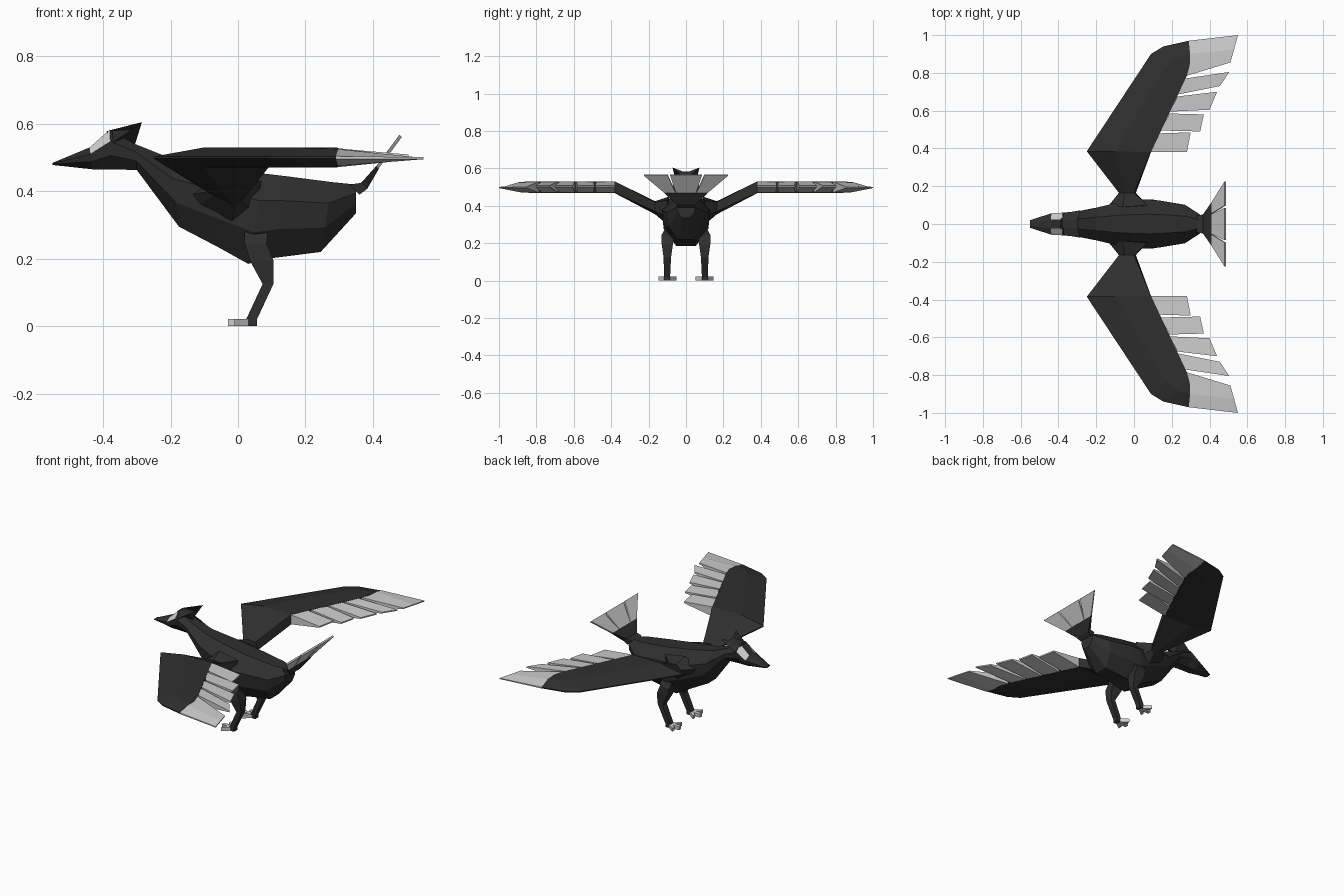
import bpy, bmesh

def material(name, r, g, b):
    m = bpy.data.materials.new(name)
    m.diffuse_color = (r, g, b, 1)
    return m

BLACK = material("black plumage", 0.028, 0.028, 0.028)
WHITE = material("pale feathers", 0.62, 0.62, 0.62)

def loft(name, rings, mat=BLACK, mirror=False, accent=None):
    """Skin a list of equal-length rings; accent(ring, side) picks pale faces."""
    bm = bmesh.new()
    rows = [[bm.verts.new(p) for p in ring] for ring in rings]
    n = len(rows[0])
    for i in range(len(rows) - 1):
        for j in range(n):
            k = (j + 1) % n
            f = bm.faces.new((rows[i][j], rows[i][k], rows[i + 1][k], rows[i + 1][j]))
            if accent and accent(i, j):
                f.material_index = 1
    bm.faces.new(rows[0])
    bm.faces.new(rows[-1])
    bmesh.ops.recalc_face_normals(bm, faces=bm.faces[:])
    me = bpy.data.meshes.new(name)
    bm.to_mesh(me)
    bm.free()
    me.materials.append(mat)
    if accent:
        me.materials.append(WHITE)
    ob = bpy.data.objects.new(name, me)
    bpy.context.collection.objects.link(ob)
    if mirror:
        mod = ob.modifiers.new("mirror", 'MIRROR')
        mod.use_axis = (False, True, False)
        mod.use_mirror_merge = False
    return ob

def section(xt, zt, xb, zb, w):
    """Eight-sided body section between a top and a bottom point."""
    half = [(0, 0.4), (0.3, 1), (0.65, 0.92), (1, 0.4)]
    pts = [(xt + (xb - xt) * t, w * s, zt + (zb - zt) * t) for t, s in half]
    return pts + [(x, -y, z) for x, y, z in reversed(pts)]

def slab(points, zc=0.5):
    """Closed ring from (x, y, half thickness) points."""
    return ([(x, y, zc + h) for x, y, h in points]
            + [(x, y, zc - h) for x, y, h in reversed(points)])

def box_ring(x0, x1, y0, y1, z):
    return [(x0, y0, z), (x1, y0, z), (x1, y1, z), (x0, y1, z)]

# Head with pale brow patches
loft("head", [section(-0.55, 0.484, -0.55, 0.478, 0.02),
              section(-0.44, 0.53, -0.43, 0.465, 0.057),
              section(-0.38, 0.583, -0.375, 0.465, 0.06),
              section(-0.305, 0.54, -0.30, 0.463, 0.066)],
     accent=lambda i, j: i == 1 and j in (0, 6))

# Two-pointed crest sweeping back
loft("crest", [[(-0.39, 0.025, 0.578), (-0.37, 0.058, 0.545), (-0.37, 0, 0.53),
                (-0.37, -0.058, 0.545), (-0.39, -0.025, 0.578)],
               [(-0.30, 0.02, 0.585), (-0.285, 0.072, 0.605), (-0.305, 0, 0.54),
                (-0.285, -0.072, 0.605), (-0.30, -0.02, 0.585)]])

# Neck and body
loft("body", [section(-0.305, 0.54, -0.30, 0.463, 0.066),
              section(-0.20, 0.498, -0.175, 0.295, 0.088),
              section(-0.06, 0.475, -0.06, 0.235, 0.12),
              section(0.08, 0.452, 0.03, 0.185, 0.13),
              section(0.14, 0.445, 0.11, 0.203, 0.125),
              section(0.28, 0.427, 0.245, 0.22, 0.102),
              section(0.35, 0.42, 0.35, 0.335, 0.05)])

# Inner wing: shoulder to elbow
elbow = slab([(-0.25, 0.385, 0.003), (-0.10, 0.385, 0.03), (0.09, 0.38, 0.03)])
loft("wing_arm", [
    [(-0.14, 0.09, 0.39), (-0.06, 0.09, 0.45), (0.07, 0.10, 0.43),
     (0.05, 0.09, 0.34), (-0.02, 0.10, 0.30), (-0.12, 0.09, 0.36)],
    [(-0.08, 0.165, 0.40), (-0.05, 0.165, 0.425), (0.0, 0.165, 0.42),
     (0.01, 0.165, 0.37), (-0.01, 0.165, 0.355), (-0.07, 0.165, 0.385)],
    elbow], mirror=True)

# Outer wing
loft("outer_wing", [
    elbow,
    slab([(0.09, 0.90, 0.003), (0.17, 0.83, 0.03), (0.28, 0.785, 0.03)]),
    slab([(0.155, 0.94, 0.003), (0.22, 0.88, 0.028), (0.29, 0.82, 0.03)]),
    slab([(0.29, 0.97, 0.003), (0.297, 0.90, 0.025), (0.295, 0.84, 0.03)])],
    mirror=True)

# Pale flight feathers: two base corners, then two tip corners
flight = [((0.27, 0.77), (0.23, 0.685), (0.505, 0.805), (0.455, 0.73)),
          ((0.23, 0.675), (0.19, 0.595), (0.44, 0.70), (0.40, 0.605)),
          ((0.19, 0.585), (0.14, 0.495), (0.37, 0.58), (0.35, 0.49)),
          ((0.135, 0.48), (0.09, 0.38), (0.30, 0.485), (0.28, 0.38))]
for n, (a, b, c, d) in enumerate(flight, 1):
    loft(f"flight_feather_{n}", [slab([(*a, 0.029), (*b, 0.029)]),
                                 slab([(*c, 0.004), (*d, 0.004)], 0.505)],
         WHITE, mirror=True)
loft("wing_tip_feather", [
    slab([(0.29, 0.97, 0.004), (0.297, 0.90, 0.025), (0.28, 0.785, 0.03)]),
    slab([(0.55, 1.0, 0.003), (0.53, 0.925, 0.003), (0.51, 0.855, 0.003)], 0.498)],
    WHITE, mirror=True)

# Dark tail base fanning upward
def tail_ring(x, z, w, thick):
    return [(x, -w, z), (x, w, z), (x + thick, w, z - thick), (x + thick, -w, z - thick)]

loft("tail_base", [tail_ring(0.33, 0.42, 0.045, 0.03),
                   tail_ring(0.365, 0.425, 0.05, 0.018),
                   tail_ring(0.41, 0.475, 0.115, 0.008)])

# Pale tail feathers
def tail_feather(name, y0, y1, y2, y3, mirror):
    def edge(x, z, a, b):
        return [(x, a, z), (x, b, z), (x + 0.007, b, z - 0.007), (x + 0.007, a, z - 0.007)]
    loft(name, [edge(0.41, 0.475, y0, y1), edge(0.479, 0.568, y2, y3)], WHITE, mirror)

tail_feather("tail_feather_middle", -0.053, 0.053, -0.085, 0.085, False)
tail_feather("tail_feather_side", 0.056, 0.115, 0.098, 0.225, True)

# Legs
loft("leg", [box_ring(0.02, 0.09, 0.05, 0.10, 0.30),
             box_ring(0.02, 0.085, 0.06, 0.13, 0.245),
             box_ring(0.035, 0.105, 0.07, 0.13, 0.195),
             box_ring(0.073, 0.105, 0.08, 0.12, 0.125),
             box_ring(0.024, 0.056, 0.085, 0.117, 0.02),
             box_ring(0.03, 0.056, 0.085, 0.117, 0.0)], mirror=True)

# Toes
for name, tip_x, tip_y, w in (("middle_toe", -0.03, 0.10, 0.011),
                              ("inner_toe", -0.01, 0.062, 0.011),
                              ("outer_toe", -0.01, 0.136, 0.011)):
    loft(name, [[(x, y - w, 0), (x, y + w, 0), (x, y + w, 0.021), (x, y - w, 0.021)]
                for x, y in ((0.04, 0.10), (tip_x, tip_y))], WHITE, mirror=True)
